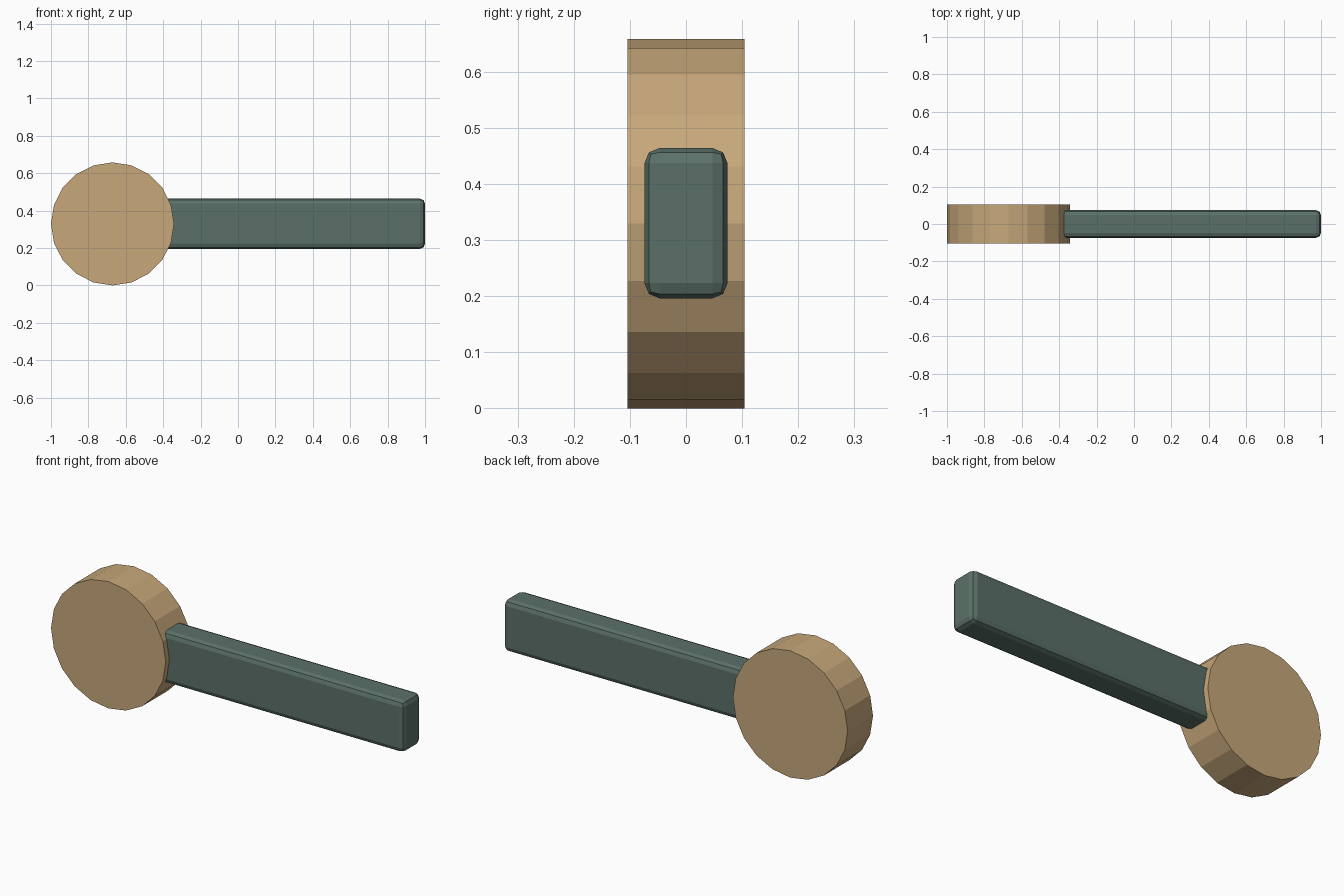
import bpy
from math import pi

old = bpy.data.objects.get("Cube")
if old:
    bpy.data.objects.remove(old, do_unlink=True)


def make_material(name, colour):
    mat = bpy.data.materials.new(name)
    mat.use_nodes = True
    mat.diffuse_color = colour
    mat.node_tree.nodes["Principled BSDF"].inputs["Base Color"].default_value = colour
    return mat


def finish(name, mat):
    obj = bpy.context.object
    obj.name = name
    obj.data.materials.append(mat)
    return obj


tan = make_material("tan", (0.57, 0.39, 0.195, 1))
grey_green = make_material("grey green", (0.105, 0.163, 0.14, 1))

# Twenty-sided disc head, facing the front
radius = 0.329
bpy.ops.mesh.primitive_cylinder_add(vertices=20, radius=radius, depth=0.208,
                                    location=(radius - 1, 0, radius),
                                    rotation=(pi / 2, 0, 0))
finish("disc_head", tan)

# Rounded bar handle, its inner end sunk into the disc
start, end = -0.42, 1.0
bpy.ops.mesh.primitive_cube_add(size=1, location=((start + end) / 2, 0, 0.33))
handle = finish("handle", grey_green)
handle.scale = (end - start, 0.148, 0.268)
bpy.ops.object.transform_apply(location=False, rotation=False, scale=True)
bevel = handle.modifiers.new("rounded_edges", "BEVEL")
bevel.width = 0.027
bevel.segments = 2
